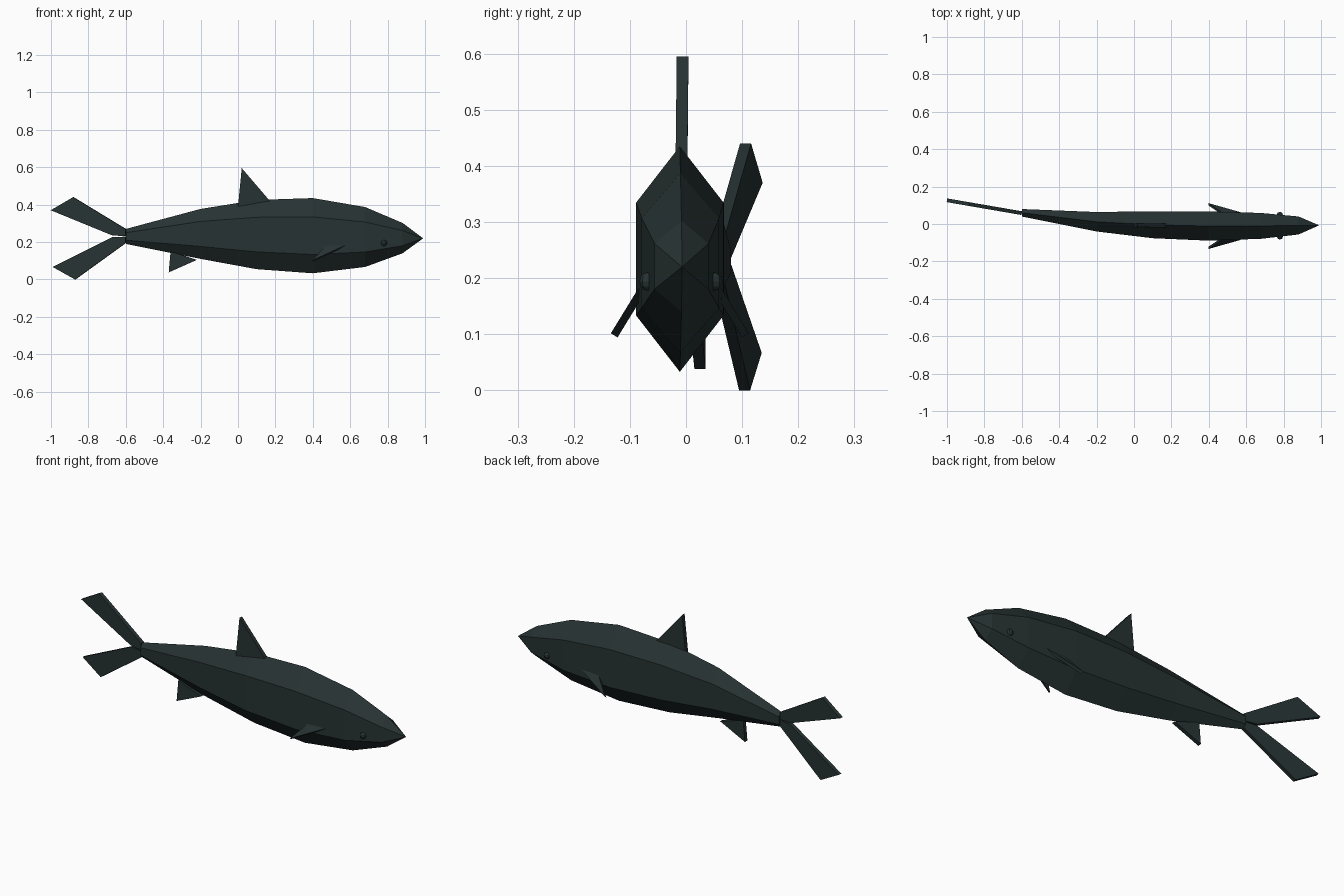
import bpy, bmesh, math
from mathutils import Vector

if "Cube" in bpy.data.objects:
    bpy.data.objects.remove(bpy.data.objects["Cube"])

skin = bpy.data.materials.new("dark slate green")
skin.diffuse_color = (0.02, 0.032, 0.032, 1)
skin.use_nodes = True
skin.node_tree.nodes["Principled BSDF"].inputs["Base Color"].default_value = skin.diffuse_color


def finish(name, bm):
    bmesh.ops.recalc_face_normals(bm, faces=bm.faces[:])
    me = bpy.data.meshes.new(name)
    bm.to_mesh(me)
    bm.free()
    me.materials.append(skin)
    ob = bpy.data.objects.new(name, me)
    bpy.context.collection.objects.link(ob)
    return ob


def plate(name, pts, thick):
    """Flat fin: a 3D outline thickened evenly to both sides."""
    pts = [Vector(p) for p in pts]
    n = (pts[1] - pts[0]).cross(pts[2] - pts[0]).normalized() * thick / 2
    bm = bmesh.new()
    a = [bm.verts.new(p + n) for p in pts]
    b = [bm.verts.new(p - n) for p in pts]
    bm.faces.new(a)
    bm.faces.new(b[::-1])
    for i in range(len(pts)):
        j = (i + 1) % len(pts)
        bm.faces.new((a[i], b[i], b[j], a[j]))
    return finish(name, bm)


# Body: hexagonal rings (x, y centre, half width, bottom, top), curving at the tail
rings = [(-0.60, 0.060, 0.020, 0.19, 0.27),
         (-0.20, 0.012, 0.052, 0.11, 0.377),
         (0.10, -0.004, 0.072, 0.055, 0.425),
         (0.40, -0.011, 0.078, 0.033, 0.435),
         (0.68, -0.010, 0.069, 0.067, 0.387),
         (0.88, -0.008, 0.048, 0.14, 0.302)]
bm = bmesh.new()
loops = []
for x, yc, w, lo, hi in rings:
    zc, h = (lo + hi) / 2, (hi - lo) / 2
    loops.append([bm.verts.new((x, yc + w / math.cos(math.pi / 6) * math.sin(k * math.pi / 3),
                                zc + h * math.cos(k * math.pi / 3))) for k in range(6)])
nose = bm.verts.new((0.99, -0.007, 0.22))
bm.faces.new(loops[0])
for i in range(6):
    j = (i + 1) % 6
    for a, b in zip(loops, loops[1:]):
        bm.faces.new((a[i], a[j], b[j], b[i]))
    bm.faces.new((loops[-1][i], loops[-1][j], nose))
finish("body", bm)


# Tail lobes sweep sideways with the tail
def tail(outline):
    return [(x, 0.058 + (-0.60 - x) * 0.172, z) for x, z in outline]


plate("tail_lobe_upper", tail([(-0.60, 0.27), (-0.88, 0.44), (-1.0, 0.37),
                               (-0.67, 0.235), (-0.60, 0.232)]), 0.02)
plate("tail_lobe_lower", tail([(-0.60, 0.195), (-0.87, 0.0), (-0.99, 0.067),
                               (-0.67, 0.226), (-0.60, 0.229)]), 0.02)

# Upright fins on the centre line
plate("dorsal_fin", [(0.0, -0.008, 0.39), (0.02, -0.006, 0.595), (0.17, -0.008, 0.42)], 0.021)
plate("anal_fin", [(-0.36, 0.025, 0.15), (-0.37, 0.025, 0.038), (-0.22, 0.018, 0.105)], 0.02)

# Paired side fins and eyes
for side, s in (("left", 1), ("right", -1)):
    yc = -0.011
    plate("pectoral_fin_" + side, [(0.47, yc + s * 0.068, 0.178), (0.57, yc + s * 0.068, 0.178),
                                   (0.397, yc + s * 0.117, 0.098)], 0.014)
    bm = bmesh.new()
    bmesh.ops.create_uvsphere(bm, u_segments=8, v_segments=6, radius=0.017)
    bmesh.ops.translate(bm, verts=bm.verts[:], vec=(0.78, -0.009 + s * 0.057, 0.194))
    finish("eye_" + side, bm)
